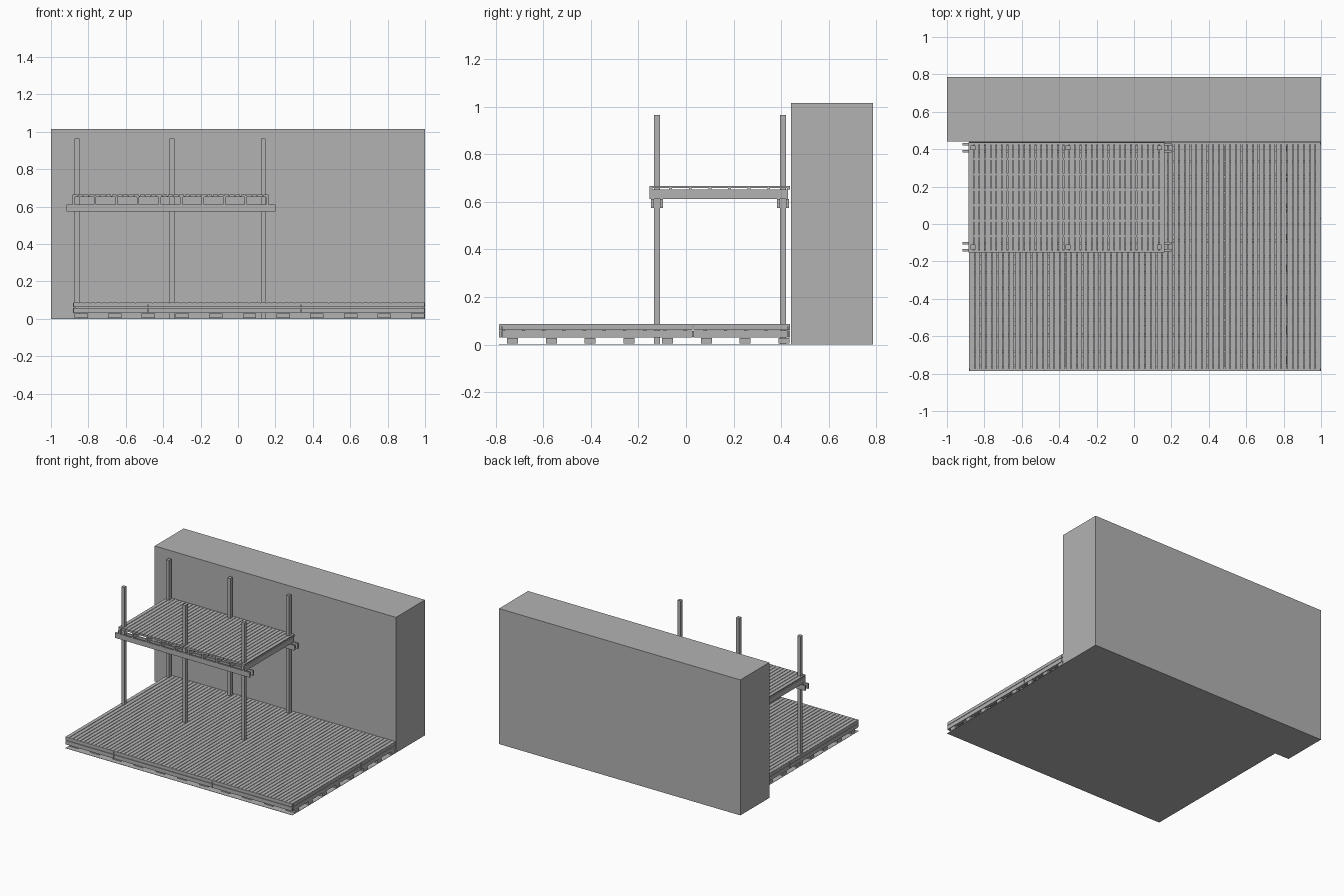
import bpy
import bmesh
from mathutils import Matrix, Vector

if "Cube" in bpy.data.objects:
    bpy.data.objects.remove(bpy.data.objects["Cube"])

# Single plain grey for everything
grey = bpy.data.materials.new("plain grey")
grey.use_nodes = True
COLOUR = (0.45, 0.45, 0.45, 1)
grey.diffuse_color = COLOUR
grey.node_tree.nodes["Principled BSDF"].inputs["Base Color"].default_value = COLOUR


def build(name, boxes):
    """One object made of boxes, each given as x, y and z ranges."""
    bm = bmesh.new()
    for ranges in boxes:
        low, high = (Vector(side) for side in zip(*ranges))
        matrix = Matrix.Translation((low + high) / 2) @ Matrix.Diagonal((*(high - low), 1))
        bmesh.ops.create_cube(bm, size=1, matrix=matrix)
    mesh = bpy.data.meshes.new(name)
    bm.to_mesh(mesh)
    bm.free()
    mesh.materials.append(grey)
    obj = bpy.data.objects.new(name, mesh)
    bpy.context.collection.objects.link(obj)
    return obj


def spread(start, end, count, width):
    """Evenly spaced ranges of one width, the outer ones flush with both ends."""
    step = (end - start - width) / (count - 1)
    return [(start + i * step, start + i * step + width) for i in range(count)]


# House block and ground sheet
build("house_wall", [((-1, 1), (0.442, 0.785), (0, 1.015))])
LEFT, RIGHT, FRONT, BACK = -0.882, 1.0, -0.785, 0.438
build("ground_sheet", [((LEFT, RIGHT), (FRONT, 0.442), (0, 0.002))])

# Foundation pads
build("foundation_pads", [(x, y, (0.005, 0.028))
                          for x in spread(-0.875, 0.998, 11, 0.072)
                          for y in spread(-0.752, 0.434, 8, 0.046)])

# Terrace: lower joists, cross battens, boards and split edge boards
SKIN = 0.01
inner_x = (LEFT + SKIN, RIGHT - SKIN)
inner_y = (FRONT + SKIN, BACK - SKIN)
build("terrace_joists", [(x, inner_y, (0.032, 0.058))
                         for x in spread(*inner_x, 16, 0.014)])
build("terrace_battens", [(inner_x, y, (0.058, 0.077))
                          for y in spread(*inner_y, 15, 0.014)])
build("terrace_boards", [(x, (FRONT + 0.002, BACK), (0.077, 0.086))
                         for x in spread(LEFT + 0.002, RIGHT - 0.002, 62, 0.0264)])

edges = []
GAP = 0.002
for z in ((0.03, 0.059), (0.062, 0.085)):
    for a, b in ((LEFT, -0.48), (-0.48, 0.335), (0.335, RIGHT)):
        for y in ((FRONT, FRONT + SKIN), (BACK - SKIN, BACK)):
            edges.append(((a + GAP, b - GAP), y, z))
    for a, b in ((FRONT + SKIN, 0.03), (0.03, BACK - SKIN)):
        for x in ((LEFT, LEFT + SKIN), (RIGHT - SKIN, RIGHT)):
            edges.append((x, (a + GAP, b - GAP), z))
build("terrace_edge_boards", edges)

# Posts and the paired beams clamping them
POST_X = (-0.86, -0.352, 0.135)
POST_Y = (-0.122, 0.408)
HALF = 0.013
build("posts", [((x - HALF, x + HALF), (y - HALF, y + HALF), (0, 0.965))
                for x in POST_X for y in POST_Y])
build("platform_beams", [((-0.918, 0.2), sorted((y + s * HALF, y + s * 0.025)), (0.574, 0.612))
                         for y in POST_Y for s in (-1, 1)])

# Raised platform: joists, battens and boards
PLAT_X, PLAT_Y = (-0.885, 0.162), (-0.153, 0.436)
build("platform_joists", [(x, (-0.153, 0.428), (0.612, 0.651))
                          for x in spread(*PLAT_X, 10, 0.012)])
build("platform_battens", [(PLAT_X, y, (0.651, 0.658))
                           for y in spread(*PLAT_Y, 8, 0.012)])
build("platform_boards", [(x, PLAT_Y, (0.658, 0.666))
                          for x in spread(*PLAT_X, 35, 0.0264)])
